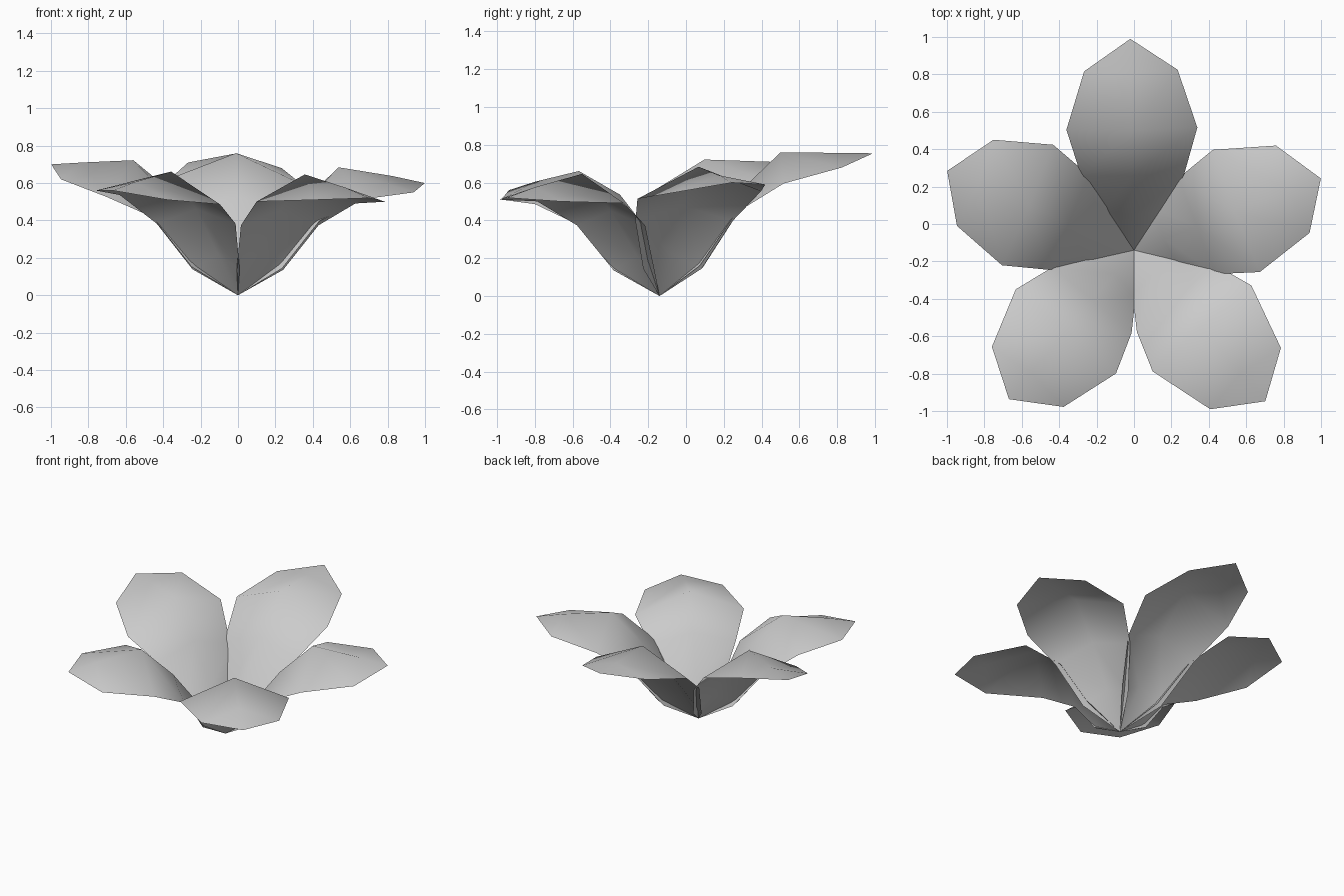
import bpy, bmesh, math
from mathutils import Vector

cube = bpy.data.objects.get("Cube")
if cube:
    bpy.data.objects.remove(cube, do_unlink=True)

grey = bpy.data.materials.new("petal_grey")
grey.use_nodes = True
COLOUR = (0.6, 0.6, 0.6, 1)
grey.diffuse_color = COLOUR
grey.node_tree.nodes["Principled BSDF"].inputs["Base Color"].default_value = COLOUR

CENTRE = Vector((0, -0.14, 0))


def make_petal(name, angle, scale, tip_r, tip_z, shoulder_z, tilt):
    """A single sheet arched along its middle, narrowing to the base."""
    mid_r, mid_z = 0.64 * scale, 0.76 * scale
    # Each ring: middle radius, middle height, rim radius, rim height, half width, tilt
    rings = [
        (0.19 * scale, 0.25 * scale, 0.21 * scale, 0.16 * scale, 0.165, 0),
        (0.40 * scale, 0.53 * scale, 0.40 * scale, 0.44 * scale, 0.275, 0),
        (mid_r, mid_z, mid_r + 0.01, mid_z - 0.15, 0.35, tilt),
        (mid_r + (tip_r - mid_r) * 0.62, mid_z + (tip_z - mid_z) * 0.55,
         tip_r * 0.85, shoulder_z, 0.25, tilt),
    ]
    along = Vector((math.cos(angle), math.sin(angle), 0))
    across = Vector((-along.y, along.x, 0))
    bm = bmesh.new()

    def vert(r, w, z):
        return bm.verts.new(CENTRE + along * r + across * w + Vector((0, 0, z)))

    base, tip = vert(0, 0, 0), vert(tip_r, 0, tip_z)
    rows = [(vert(rr, -half, rz - lean), vert(mr, 0, mz), vert(rr, half, rz + lean))
            for mr, mz, rr, rz, half, lean in rings]

    # Skin the sheet from the base, ring by ring, to the tip
    for i in range(2):
        bm.faces.new((base, rows[0][i], rows[0][i + 1]))
        bm.faces.new((rows[-1][i + 1], rows[-1][i], tip))
        for a, b in zip(rows, rows[1:]):
            bm.faces.new((a[i + 1], a[i], b[i], b[i + 1]))
    for f in bm.faces:
        f.smooth = True
    bmesh.ops.recalc_face_normals(bm, faces=bm.faces)
    if sum(f.normal.z for f in bm.faces) < 0:
        bmesh.ops.reverse_faces(bm, faces=bm.faces)
    mesh = bpy.data.meshes.new(name)
    bm.to_mesh(mesh)
    bm.free()
    mesh.materials.append(grey)
    obj = bpy.data.objects.new(name, mesh)
    bpy.context.collection.objects.link(obj)


# Petals, each a little smaller and lower around the flower
for name, degrees, scale, tip_r, tip_z, shoulder_z, tilt in (
    ("back_petal", 91, 1.0, 1.13, 0.755, 0.695, 0.015),
    ("right_petal", 157, 0.95, 1.085, 0.70, 0.665, -0.045),
    ("front_right_petal", 230, 0.87, 1.04, 0.56, 0.535, -0.025),
    ("front_left_petal", 311, 0.85, 1.07, 0.52, 0.505, -0.005),
    ("left_petal", 21, 0.90, 1.07, 0.60, 0.57, 0.02),
):
    make_petal(name, math.radians(degrees), scale, tip_r, tip_z, shoulder_z, tilt)
